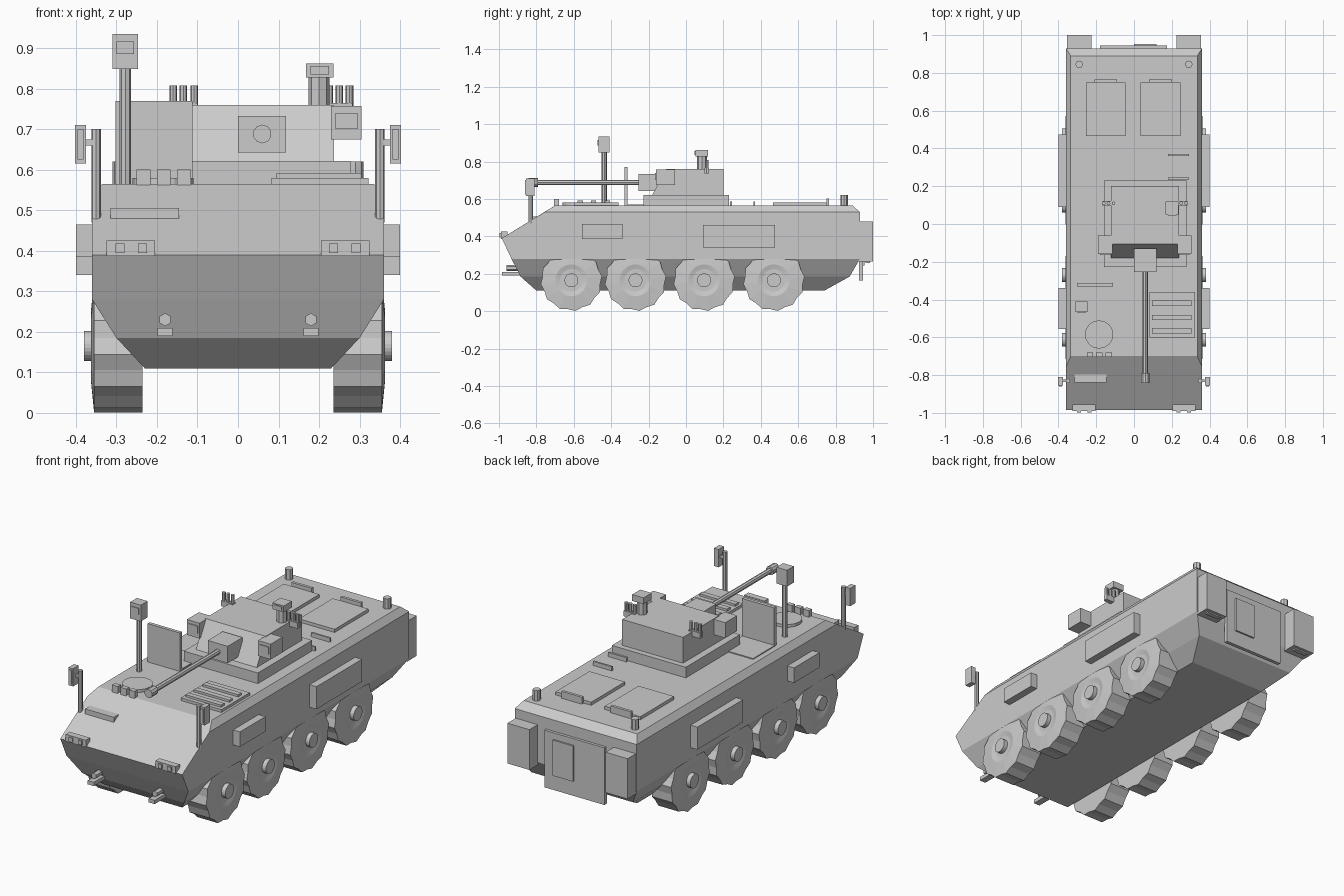
import bpy, bmesh, math
from mathutils import Matrix, Vector

GREY = bpy.data.materials.new("plain_grey")
GREY.diffuse_color = (0.6, 0.6, 0.6, 1)


def finish(name, bm):
    bmesh.ops.recalc_face_normals(bm, faces=bm.faces[:])
    me = bpy.data.meshes.new(name)
    bm.to_mesh(me)
    bm.free()
    me.materials.append(GREY)
    ob = bpy.data.objects.new(name, me)
    bpy.context.collection.objects.link(ob)
    return ob


def box(name, x, y, z):
    """Box from (min, max) ranges."""
    bm = bmesh.new()
    bmesh.ops.create_cube(bm, size=1)
    for v in bm.verts:
        v.co = Vector([(r[0] + r[1]) / 2 + c * (r[1] - r[0]) for r, c in zip((x, y, z), v.co)])
    return finish(name, bm)


def hull(name, pts):
    """Convex solid around points."""
    bm = bmesh.new()
    for p in pts:
        bm.verts.new(p)
    bmesh.ops.convex_hull(bm, input=bm.verts[:])
    bmesh.ops.dissolve_limit(bm, angle_limit=0.01, verts=bm.verts[:], edges=bm.edges[:])
    return finish(name, bm)


def rod(name, a, b, r, n=8):
    """Cylinder between two points."""
    a, b = Vector(a), Vector(b)
    bm = bmesh.new()
    rot = (b - a).to_track_quat('Z', 'Y').to_matrix().to_4x4()
    bmesh.ops.create_cone(bm, cap_ends=True, segments=n, radius1=r, radius2=r,
                          depth=(b - a).length, matrix=Matrix.Translation((a + b) / 2) @ rot)
    return finish(name, bm)


def wheel(name, s, y, z=0.165):
    """Lobed tyre with a domed side wall and a hub."""
    n = 24
    bm = bmesh.new()
    rings = []
    for x, r, lobed in ((0.235, 0.09, 0), (0.235, 0.165, 1), (0.355, 0.165, 1),
                        (0.363, 0.085, 0), (0.357, 0.06, 0), (0.357, 0.037, 0),
                        (0.38, 0.037, 0)):
        ring = []
        for i in range(n):
            a = 2 * math.pi * (i + 0.5) / n
            rr = r * (0.94 if lobed and i % 2 else 1)
            ring.append(bm.verts.new((s * x, y + rr * math.cos(a), z + rr * math.sin(a))))
        rings.append(ring)
    for p, q in zip(rings, rings[1:]):
        for i in range(n):
            j = (i + 1) % n
            bm.faces.new((p[i], p[j], q[j], q[i]))
    bm.faces.new(rings[0])
    bm.faces.new(rings[-1])
    finish(name, bm)


# Hull: stations of (half width, z, front y, rear y)
stations = [(0.335, 0.565, -0.70, 0.89), (0.36, 0.53, -0.755, 0.93), (0.36, 0.39, -0.985, 0.93),
            (0.36, 0.28, -0.933, 0.93), (0.30, 0.185, -0.885, 0.875), (0.23, 0.11, -0.80, 0.74)]
hull("hull", [(s * w, y, z) for w, z, f, r in stations for y in (f, r) for s in (-1, 1)])

# Parts on both sides
for s, side in ((-1, "left"), (1, "right")):
    def mbox(name, x, y, z):
        return box(f"{side}_{name}", sorted((s * x[0], s * x[1])), y, z)

    for i, y in enumerate((-0.613, -0.27, 0.097, 0.47)):
        wheel(f"{side}_wheel_{i + 1}", s, y)
    mbox("front_stowage_box", (0.35, 0.40), (-0.555, -0.34), (0.385, 0.465))
    mbox("rear_stowage_box", (0.35, 0.40), (0.09, 0.475), (0.34, 0.46))
    mbox("tail_box", (0.225, 0.355), (0.92, 1.0), (0.265, 0.48))
    mbox("tail_box_foot", (0.25, 0.33), (0.96, 0.985), (0.258, 0.27))
    # Mirror on its pole
    rod(f"{side}_mirror_pole", (s * 0.35, -0.83, 0.47), (s * 0.35, -0.83, 0.70), 0.012)
    mbox("mirror", (0.375, 0.402), (-0.855, -0.81), (0.615, 0.71))
    mbox("mirror_glass", (0.381, 0.396), (-0.860, -0.853), (0.625, 0.70))
    mbox("mirror_arm", (0.345, 0.38), (-0.836, -0.824), (0.66, 0.675))
    # Headlights
    mbox("headlight_bracket", (0.205, 0.325), (-0.99, -0.955), (0.387, 0.425))
    for i, x in enumerate((0.225, 0.28)):
        mbox(f"headlight_{i + 1}", (x, x + 0.022), (-0.997, -0.985), (0.395, 0.418))
    # Tow hooks
    rod(f"{side}_tow_pin", (s * 0.18, -0.96, 0.23), (s * 0.18, -0.89, 0.23), 0.016, 6)
    mbox("tow_block", (0.162, 0.198), (-0.985, -0.87), (0.19, 0.21))
    rod(f"{side}_roof_cap", (s * 0.29, 0.845, 0.55), (s * 0.29, 0.845, 0.62), 0.02)
    # Troop hatches
    hx = -0.15 if s < 0 else 0.14
    box(f"{side}_troop_hatch", (hx - 0.105, hx + 0.105), (0.465, 0.75), (0.56, 0.582))
    box(f"{side}_troop_hatch_hinge", (hx - 0.06, hx + 0.06), (0.75, 0.765), (0.56, 0.602))

# Rear door
box("rear_door", (-0.18, 0.175), (0.925, 0.945), (0.165, 0.47))
box("rear_door_panel", (0.0, 0.12), (0.94, 0.954), (0.245, 0.435))

# Roof fittings
rod("driver_hatch", (-0.185, -0.585, 0.56), (-0.185, -0.585, 0.58), 0.075, 16)
for i, x in enumerate((-0.233, -0.183, -0.133)):
    box(f"periscope_{i + 1}", (x - 0.017, x + 0.017), (-0.705, -0.68), (0.55, 0.6))
box("engine_grille", (0.083, 0.322), (-0.60, -0.36), (0.56, 0.58))
for i, y in enumerate((-0.42, -0.495, -0.565)):
    box(f"grille_slat_{i + 1}", (0.095, 0.305), (y - 0.014, y + 0.014), (0.575, 0.592))
for i, y in enumerate((0.24, 0.365)):
    box(f"roof_strip_{i + 1}", (0.18, 0.29), (y - 0.005, y + 0.005), (0.56, 0.587))
hull("nose_step", [(x, y, z) for x in (-0.315, -0.145)
                   for y, z in ((-0.84, 0.476), (-0.84, 0.506), (-0.79, 0.506))])
box("commander_hatch_sill", (-0.305, -0.115), (-0.32, -0.13), (0.56, 0.57))
box("commander_hatch_lid", (-0.302, -0.112), (-0.33, -0.312), (0.56, 0.77))

# Camera mast
rod("mast", (-0.278, -0.437, 0.56), (-0.278, -0.437, 0.86), 0.014)
box("mast_head", (-0.31, -0.247), (-0.467, -0.41), (0.848, 0.935))
box("mast_lens", (-0.30, -0.257), (-0.472, -0.46), (0.885, 0.916))

# Turret
box("turret_base", (-0.16, 0.277), (-0.228, 0.23), (0.56, 0.622))
hull("turret", [(x, y, z) for x in (-0.122, 0.237)
                for y, z in ((-0.18, 0.622), (-0.105, 0.76), (0.20, 0.76), (0.20, 0.62))])
box("left_sight_box", (-0.19, -0.115), (-0.16, -0.06), (0.675, 0.757))
box("right_sight_box", (0.23, 0.305), (-0.16, -0.06), (0.675, 0.757))
box("left_sight_lens", (-0.18, -0.125), (-0.165, -0.155), (0.70, 0.74))
box("right_sight_lens", (0.241, 0.295), (-0.165, -0.155), (0.70, 0.74))
box("mantlet", (0.0, 0.118), (-0.255, -0.13), (0.642, 0.732))
rod("gun_barrel", (0.06, -0.25, 0.688), (0.06, -0.80, 0.688), 0.014)
rod("muzzle", (0.06, -0.79, 0.688), (0.06, -0.842, 0.688), 0.023, 10)
rod("roof_sight_post", (0.20, 0.085, 0.755), (0.20, 0.085, 0.83), 0.026)
box("roof_sight", (0.168, 0.235), (0.05, 0.118), (0.828, 0.862))
box("roof_sight_lens", (0.179, 0.225), (0.045, 0.055), (0.835, 0.856))

# Smoke tubes on racks
for side, xs in (("left", (-0.16, -0.135, -0.108)), ("right", (0.25, 0.275, 0.225))):
    box(f"{side}_tube_rack", (min(xs) - 0.008, max(xs) + 0.008), (0.098, 0.122), (0.735, 0.765))
    for i, x in enumerate(xs):
        rod(f"{side}_smoke_tube_{i + 1}", (x, 0.11, 0.74), (x, 0.11, 0.808), 0.0095)
